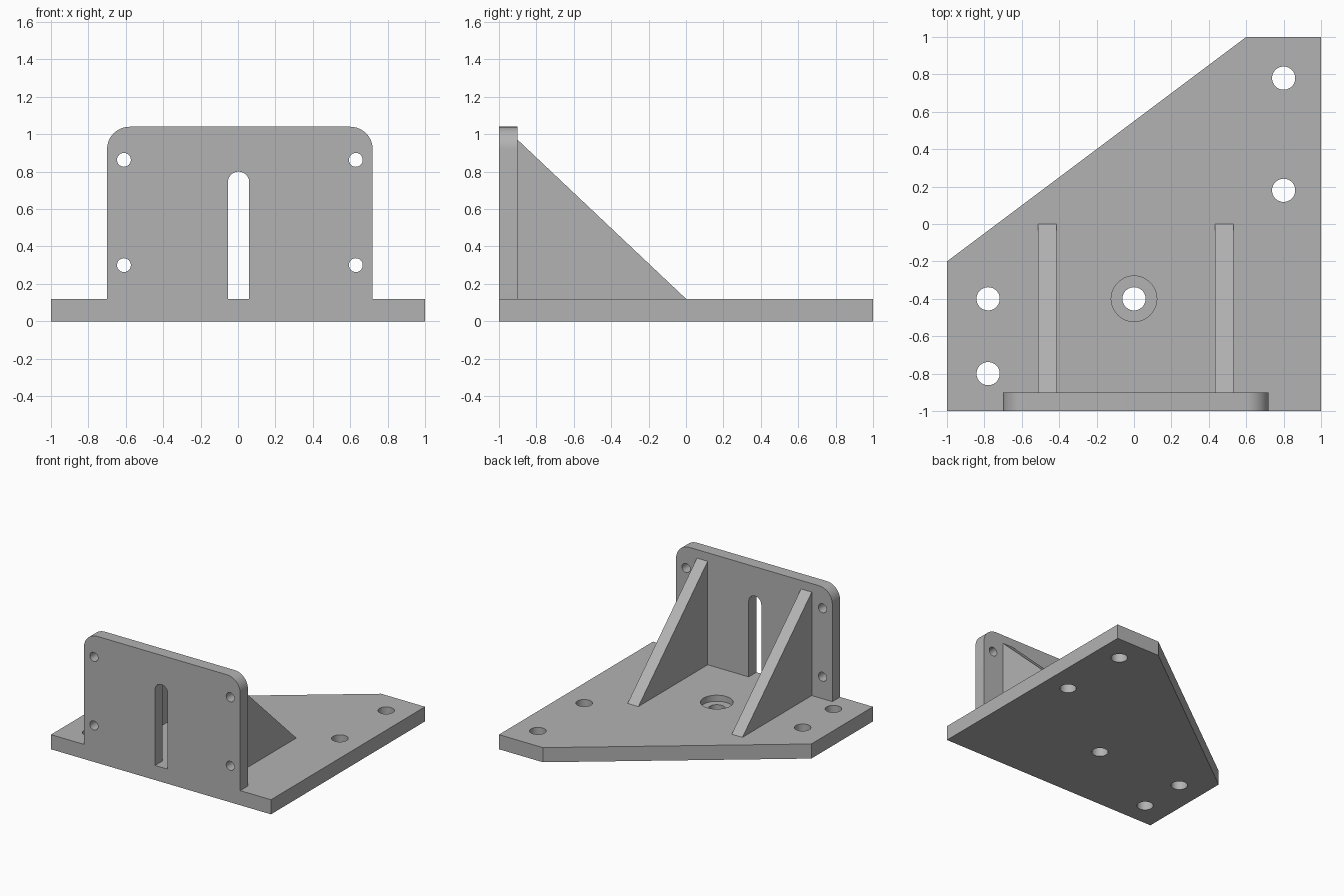
import bpy, bmesh, math
from mathutils import Vector

if "Cube" in bpy.data.objects:
    bpy.data.objects.remove(bpy.data.objects["Cube"])

grey = bpy.data.materials.new("machined grey")
grey.diffuse_color = (0.45, 0.45, 0.45, 1)
grey.use_nodes = True
grey.node_tree.nodes["Principled BSDF"].inputs["Base Color"].default_value = grey.diffuse_color


def arc(cx, cy, r, start, end, steps=12):
    """Points along an arc, angles in degrees."""
    angles = [math.radians(start + (end - start) * i / steps) for i in range(steps + 1)]
    return [(cx + r * math.cos(a), cy + r * math.sin(a)) for a in angles]


def prism(name, points, depth):
    """Extrude a closed outline of 3D points along the depth vector."""
    bm = bmesh.new()
    face = bm.faces.new([bm.verts.new(p) for p in points])
    ext = bmesh.ops.extrude_face_region(bm, geom=[face], use_keep_orig=True)
    verts = [g for g in ext["geom"] if isinstance(g, bmesh.types.BMVert)]
    bmesh.ops.translate(bm, verts=verts, vec=Vector(depth))
    bmesh.ops.recalc_face_normals(bm, faces=bm.faces[:])
    mesh = bpy.data.meshes.new(name)
    bm.to_mesh(mesh)
    bm.free()
    mesh.materials.append(grey)
    obj = bpy.data.objects.new(name, mesh)
    bpy.context.collection.objects.link(obj)
    return obj


def drill(obj, center, radius, depth, along_y=False):
    """Cut a round hole centred on the given point."""
    bpy.ops.mesh.primitive_cylinder_add(
        vertices=48, radius=radius, depth=depth, location=center,
        rotation=(math.pi / 2 if along_y else 0, 0, 0))
    cutter = bpy.context.object
    cutter.hide_render = True
    cutter.data.materials.append(grey)
    mod = obj.modifiers.new("hole", "BOOLEAN")
    mod.operation, mod.solver, mod.object = "DIFFERENCE", "EXACT", cutter
    bpy.ops.object.select_all(action="DESELECT")
    bpy.context.view_layer.objects.active = obj
    obj.select_set(True)
    bpy.ops.object.modifier_apply(modifier=mod.name)
    bpy.data.objects.remove(cutter, do_unlink=True)


def smooth(obj):
    bpy.ops.object.select_all(action="DESELECT")
    bpy.context.view_layer.objects.active = obj
    obj.select_set(True)
    bpy.ops.object.shade_smooth_by_angle(angle=math.radians(30))


T = 0.12  # base thickness

# Base plate with one long clipped corner
outline = [(-1, -1), (1, -1), (1, 1), (0.6, 1), (-1, -0.2)]
base = prism("base_plate", [(x, y, 0) for x, y in outline], (0, 0, T))

# Mounting holes and the counterbored centre hole
for x, y in [(0.8, 0.78), (0.8, 0.18), (-0.78, -0.4), (-0.78, -0.8), (0, -0.4)]:
    drill(base, (x, y, T / 2), 0.062, 0.5)
drill(base, (0, -0.4, T + 0.05), 0.122, 0.2)
smooth(base)

# Upright plate: rounded top corners, round-topped slot open to the base
L, R, H, rad = -0.70, 0.72, 1.04, 0.12
slot_x, slot_r, slot_top = 0.003, 0.057, 0.80
profile = [(L, T), (slot_x - slot_r, T)]
profile += arc(slot_x, slot_top - slot_r, slot_r, 180, 0, 20)
profile += [(slot_x + slot_r, T), (R, T)]
profile += arc(R - rad, H - rad, rad, 0, 90)
profile += arc(L + rad, H - rad, rad, 90, 180)
upright = prism("upright_plate", [(x, -1, z) for x, z in profile], (0, 0.1, 0))
for x in (-0.61, 0.63):
    for z in (0.30, 0.863):
        drill(upright, (x, -0.95, z), 0.037, 0.4, along_y=True)
smooth(upright)

# Triangular support ribs
for name, x in (("left_rib", -0.513), ("right_rib", 0.433)):
    prism(name, [(x, -0.9, T), (x, 0, T), (x, -0.9, 0.97)], (0.098, 0, 0))
